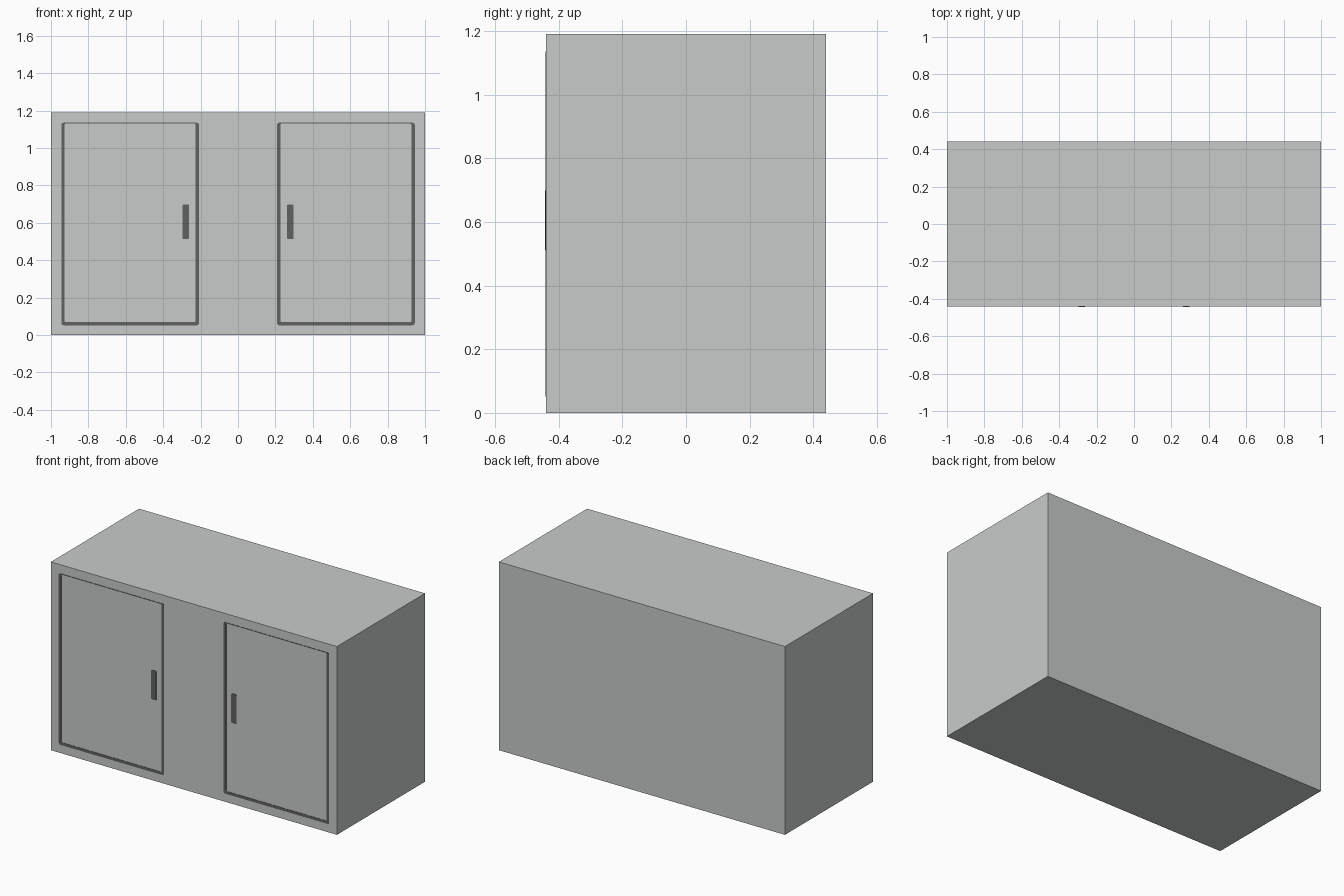
import bpy, bmesh, math

if "Cube" in bpy.data.objects:
    bpy.data.objects.remove(bpy.data.objects["Cube"])

W, D, H = 1.0, 0.44, 1.19   # half width, half depth, height


def material(name, rgb):
    m = bpy.data.materials.new(name)
    m.diffuse_color = (*rgb, 1)
    m.use_nodes = True
    m.node_tree.nodes["Principled BSDF"].inputs["Base Color"].default_value = m.diffuse_color
    return m


grey = material("light_grey", (0.58, 0.60, 0.59))
dark = material("dark_grey", (0.12, 0.12, 0.12))


def finish(name, bm, mat):
    bmesh.ops.recalc_face_normals(bm, faces=bm.faces[:])
    me = bpy.data.meshes.new(name)
    bm.to_mesh(me)
    bm.free()
    me.materials.append(mat)
    ob = bpy.data.objects.new(name, me)
    bpy.context.collection.objects.link(ob)
    return ob


def round_rect(x0, x1, z0, z1, r, n=4):
    pts = []
    for i, (cx, cz) in enumerate([(x1 - r, z1 - r), (x0 + r, z1 - r),
                                  (x0 + r, z0 + r), (x1 - r, z0 + r)]):
        for k in range(n + 1):
            a = math.radians(90 * (i + k / n))
            pts.append((cx + r * math.cos(a), cz + r * math.sin(a)))
    return pts


def plate(name, outer, inner=None, proud=0.0015, back=0.004):
    """Thin plate set in the front panel; with an inner outline it is a frame."""
    bm = bmesh.new()
    ys = (-D - proud, -D + back)
    loops = [[[bm.verts.new((x, y, z)) for x, z in o] for y in ys]
             for o in (outer, inner) if o]

    def bridge(a, b):
        for i in range(len(a)):
            j = (i + 1) % len(a)
            bm.faces.new((a[i], a[j], b[j], b[i]))

    for front, rear in loops:
        bridge(front, rear)
    if inner:
        bridge(loops[0][0], loops[1][0])
        bridge(loops[0][1], loops[1][1])
    else:
        bm.faces.new(loops[0][0])
        bm.faces.new(loops[0][1])
    return finish(name, bm, dark)


# cabinet body
bm = bmesh.new()
bmesh.ops.create_cube(bm, size=1)
for v in bm.verts:
    v.co = (v.co.x * 2 * W, v.co.y * 2 * D, (v.co.z + 0.5) * H)
finish("cabinet_body", bm, grey)

# door outlines and handles, mirrored left and right
for side, s in (("left", -1), ("right", 1)):
    def span(a, b):
        return sorted((s * a, s * b))
    plate(side + "_door_outline",
          round_rect(*span(0.208, 0.945), 0.052, 1.135, 0.012),
          round_rect(*span(0.226, 0.927), 0.070, 1.130, 0.006))
    plate(side + "_door_handle",
          round_rect(*span(0.262, 0.298), 0.512, 0.698, 0.008), proud=0.003)
